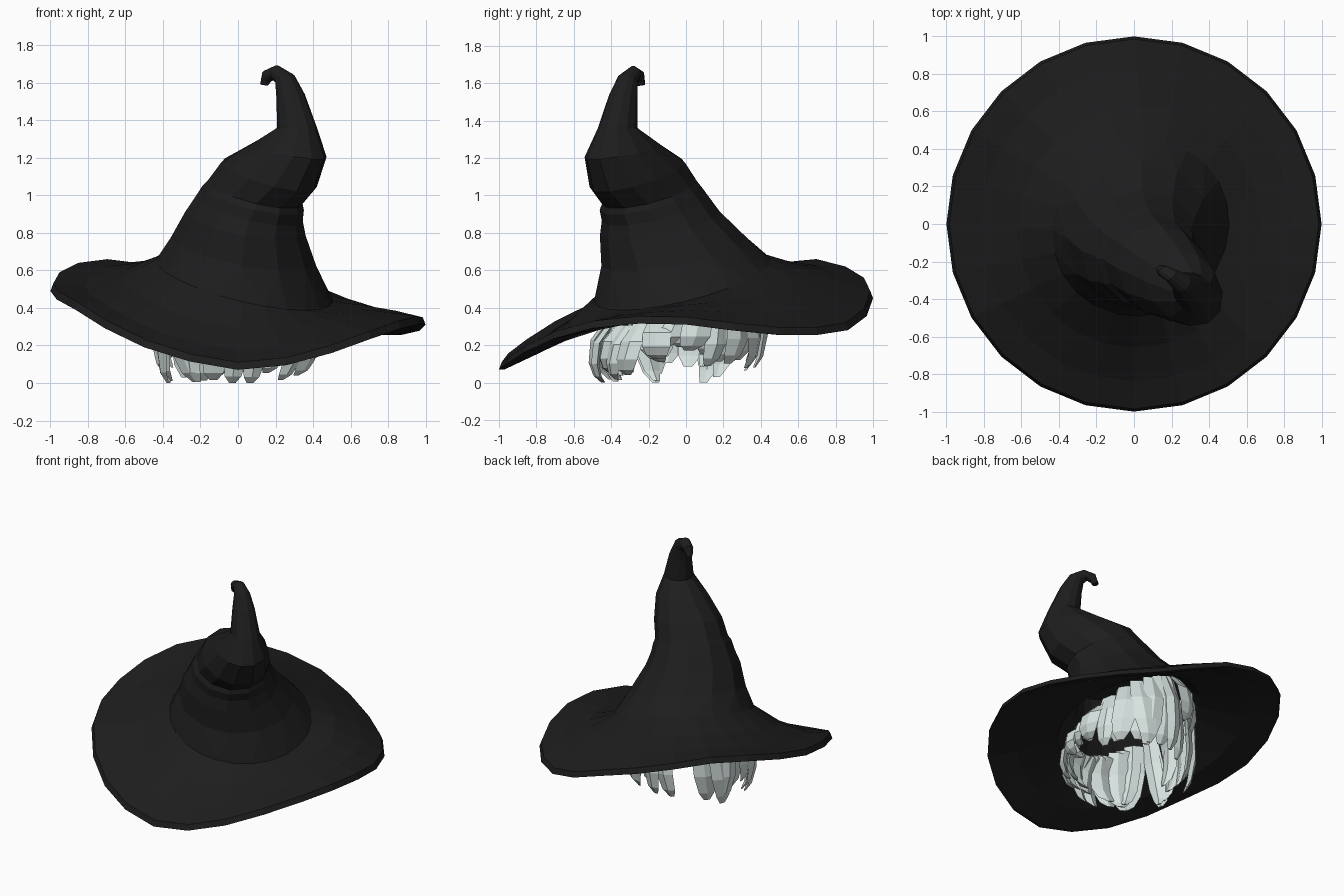
import bpy, bmesh, math, random
from mathutils import Vector

if "Cube" in bpy.data.objects:
    bpy.data.objects.remove(bpy.data.objects["Cube"], do_unlink=True)
random.seed(4)
SIDES = 24


def material(name, rgb):
    m = bpy.data.materials.new(name)
    m.use_nodes = True
    m.diffuse_color = (*rgb, 1)
    m.node_tree.nodes["Principled BSDF"].inputs["Base Color"].default_value = (*rgb, 1)
    return m


black = material("black felt", (0.0125, 0.0125, 0.0125))
silver = material("silver hair", (0.68, 0.77, 0.75))


def finish(bm, name, mat):
    bmesh.ops.recalc_face_normals(bm, faces=bm.faces)
    mesh = bpy.data.meshes.new(name)
    bm.to_mesh(mesh)
    bm.free()
    mesh.materials.append(mat)
    ob = bpy.data.objects.new(name, mesh)
    bpy.context.collection.objects.link(ob)
    return ob


def skin(bm, a, b):
    """Join two closed rings; b may have twice as many points as a."""
    n, k = len(a), len(b) // len(a)
    for i in range(n):
        j = (i + 1) % n
        if k == 1:
            bm.faces.new((a[i], a[j], b[j], b[i]))
        else:
            p, q, r = b[2 * i], b[2 * i + 1], b[(2 * i + 2) % len(b)]
            bm.faces.new((a[i], p, q))
            bm.faces.new((a[i], q, a[j]))
            bm.faces.new((a[j], q, r))


# The crown leans along one diagonal; rings tilt around the other
UP = Vector((0, 0, 1))
U = Vector((-1, 1, 0)).normalized()
V = Vector((-1, -1, 0)).normalized()


def ring(x, y, z, r, tilt, width=1, n=12):
    t = math.radians(tilt)
    along = U * math.cos(t) + UP * math.sin(t)
    out = []
    for i in range(n):
        a = math.tau * i / n - math.radians(135)
        out.append(Vector((x, y, z)) + r * (math.cos(a) * along + math.sin(a) * width * V))
    return out


# Crown: x, y, z, radius, tilt, sideways width, from the hem to the curled tip
crown = [
    (.03, -.065, .70, .395, 16, 1), (.04, -.14, .85, .33, 16, .98),
    (.06, -.165, .93, .30, 18, .95), (.08, -.19, .985, .29, 18, .92),
    (.09, -.195, 1.015, .275, 18, .9), (.165, -.26, 1.11, .295, 18, .78),
    (.265, -.335, 1.235, .24, 10, .74), (.315, -.365, 1.36, .112, 0, .9),
    (.28, -.335, 1.53, .076, -12, 1), (.25, -.31, 1.62, .055, -30, 1),
    (.2, -.275, 1.655, .04, -75, 1), (.155, -.25, 1.635, .034, -120, 1),
    (.14, -.24, 1.59, .022, -170, 1),
]
hem = ring(.035, -.02, .545, .485, 19, n=SIDES)

# Wavy rim height every 15 degrees, counter-clockwise from +x
rim_z = [.31, .278, .255, .255, .28, .355, .45, .52, .58, .62, .60, .55,
         .49, .445, .39, .29, .19, .115, .07, .095, .16, .235, .29, .315]
rim = []
for i, z in enumerate(rim_z):
    a = math.tau * i / SIDES
    rim.append(Vector((math.cos(a), math.sin(a), z)))


def brim_ring(t, drop):
    """Ring between hem and rim, sagging most at the front and the -x side."""
    out = []
    for h, e in zip(hem, rim):
        sag = (.025 - .035 * e.x - .02 * e.y) * math.sin(math.pi * t) + drop
        out.append(h.lerp(e + .04 * UP, t) - sag * UP)
    return out


rim_top = [Vector((p.x * .985, p.y * .985, p.z + .04)) for p in rim]
rim_under = [Vector((p.x * .97, p.y * .97, p.z)) for p in rim]
layers = [ring(*c) for c in reversed(crown)]
layers += [hem, brim_ring(.33, 0), brim_ring(.68, 0), rim_top, rim, rim_under,
           brim_ring(.6, .045), brim_ring(.05, .065),
           ring(.03, -.03, .64, .37, 17, n=SIDES), ring(.05, -.14, .85, .27, 16, n=SIDES)]

# Hat: one continuous skin, over the crown and brim and back up inside
bm = bmesh.new()
loops = [[bm.verts.new(p) for p in layer] for layer in layers]
for a, b in zip(loops, loops[1:]):
    skin(bm, a, b)
bm.faces.new(loops[0])
bm.faces.new(loops[-1])
finish(bm, "witch_hat", black)


# Hair: broad, curved locks hanging from inside the brim
def add_lock(bm, angle, width, tip_z, bulge, twist):
    root_z = .51 + .16 * math.sin(angle) - .13 * math.cos(angle)
    rows = []
    for t, r, w in ((0, .36, .8), (.35, .42 + bulge, 1), (.7, .43 + bulge, 1),
                    (.9, .41 + bulge, .75), (1, .38 + bulge, .3)):
        a = angle + twist * t * t
        out = Vector((math.cos(a), math.sin(a), 0))
        side = Vector((-out.y, out.x, 0)) * width * w
        c = out * r + Vector((0, -.04, root_z + (tip_z - root_z) * t))
        thick = out * .022 * w
        rows.append([bm.verts.new(c + d) for d in (side, thick, -side, -thick)])
    for a, b in zip(rows, rows[1:]):
        skin(bm, a, b)
    bm.faces.new(rows[0])
    bm.faces.new(rows[-1])


def tip_height(a):
    """Long at the front and -x side, short by the ears and in one gap behind."""
    s, c = math.sin(a), math.cos(a)
    if abs(math.degrees(a) % 360 - 116) < 19:
        return .37
    reach = .15 if s < 0 or c < 0 else .1
    return .15 + .04 * c - reach * min(1, abs(s) * 1.7)


bm = bmesh.new()
for layer, count in enumerate((24, 20)):
    for i in range(count):
        a = math.tau * (i + .5 * layer) / count + random.uniform(-.05, .05)
        add_lock(bm, a, random.uniform(.055, .085),
                 max(0, tip_height(a) + random.uniform(-.02, .035) + .04 * layer),
                 random.uniform(.0, .03) - .035 * layer, random.uniform(-.2, .2))
finish(bm, "hair_locks", silver)
